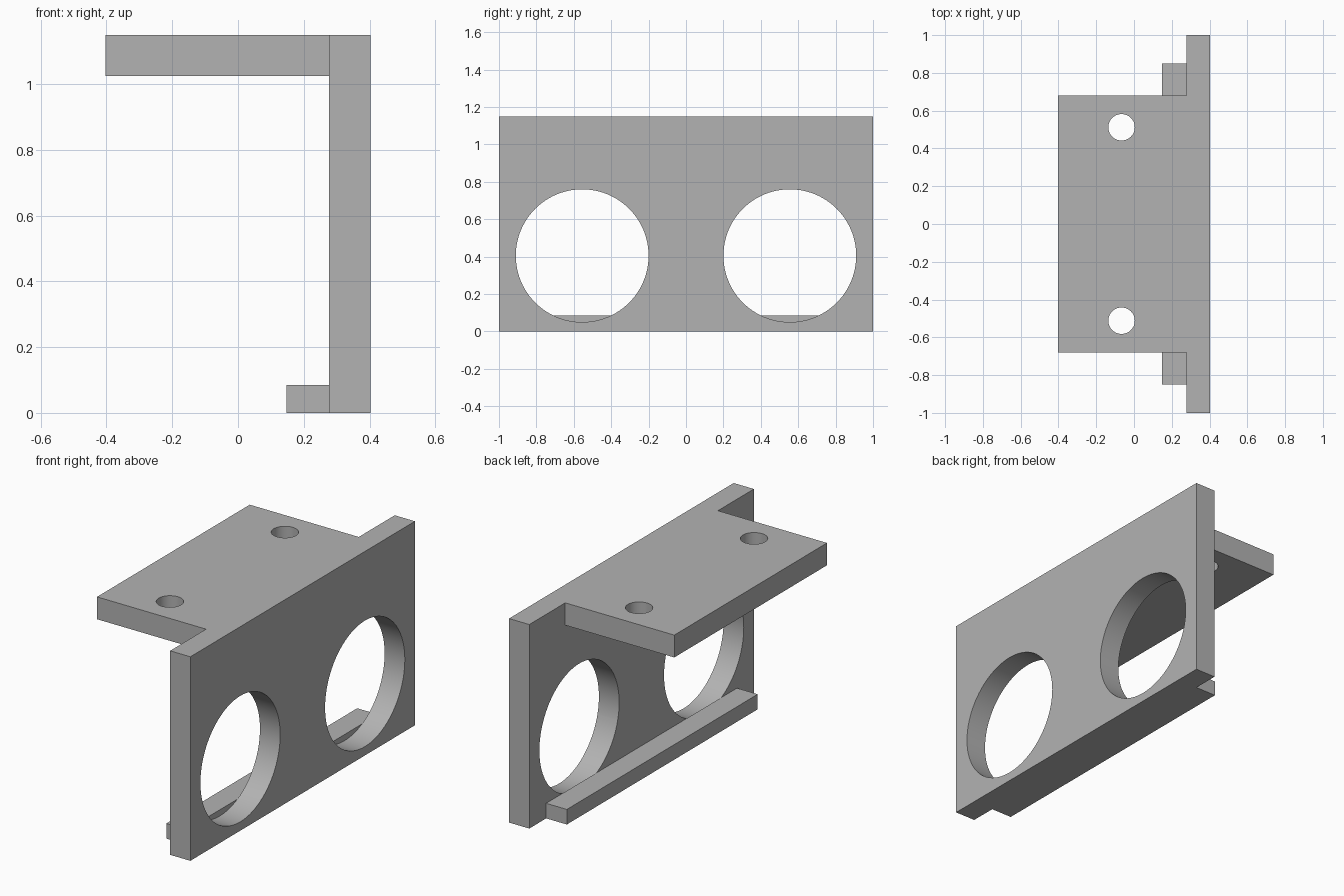
import bpy
import math

cube = bpy.data.objects.get("Cube")
if cube:
    bpy.data.objects.remove(cube, do_unlink=True)

# Single grey material
grey = bpy.data.materials.new("plain_grey")
grey.use_nodes = True
colour = (0.45, 0.45, 0.45, 1)
grey.diffuse_color = colour
grey.node_tree.nodes["Principled BSDF"].inputs["Base Color"].default_value = colour


def box(name, low, high):
    centre = [(a + b) / 2 for a, b in zip(low, high)]
    bpy.ops.mesh.primitive_cube_add(size=1, location=centre)
    obj = bpy.context.object
    obj.name = name
    obj.scale = [b - a for a, b in zip(low, high)]
    bpy.ops.object.transform_apply(location=True, rotation=True, scale=True)
    obj.data.materials.append(grey)
    return obj


def combine(target, tool, operation):
    mod = target.modifiers.new(operation.lower(), "BOOLEAN")
    mod.operation = operation
    mod.solver = "EXACT"
    mod.object = tool
    bpy.context.view_layer.objects.active = target
    bpy.ops.object.modifier_apply(modifier=mod.name)
    bpy.data.objects.remove(tool, do_unlink=True)


def drill(target, radius, location, rotation=(0, 0, 0)):
    bpy.ops.mesh.primitive_cylinder_add(
        vertices=96, radius=radius, depth=0.5, location=location, rotation=rotation)
    cutter = bpy.context.object
    cutter.hide_render = True
    cutter.data.materials.append(grey)
    combine(target, cutter, "DIFFERENCE")


inner, outer, height = 0.277, 0.403, 1.15

# Upright plate, mounting flange and lower ledge
bracket = box("bracket", (inner, -1, 0), (outer, 1, height))
flange = box("mounting_flange", (-outer, -0.68, 1.024), (inner, 0.68, height))
ledge = box("lower_ledge", (0.148, -0.85, 0), (inner, 0.85, 0.085))

# Large round openings and small screw holes
for side in (-1, 1):
    drill(bracket, 0.355, (inner, side * 0.555, 0.405), (0, math.pi / 2, 0))
    drill(flange, 0.07, (-0.066, side * 0.512, 1.09))

# Fuse into one solid
combine(bracket, flange, "UNION")
combine(bracket, ledge, "UNION")

bpy.ops.object.select_all(action="DESELECT")
bracket.select_set(True)
bpy.context.view_layer.objects.active = bracket
bpy.ops.object.shade_smooth_by_angle(angle=math.radians(30))
